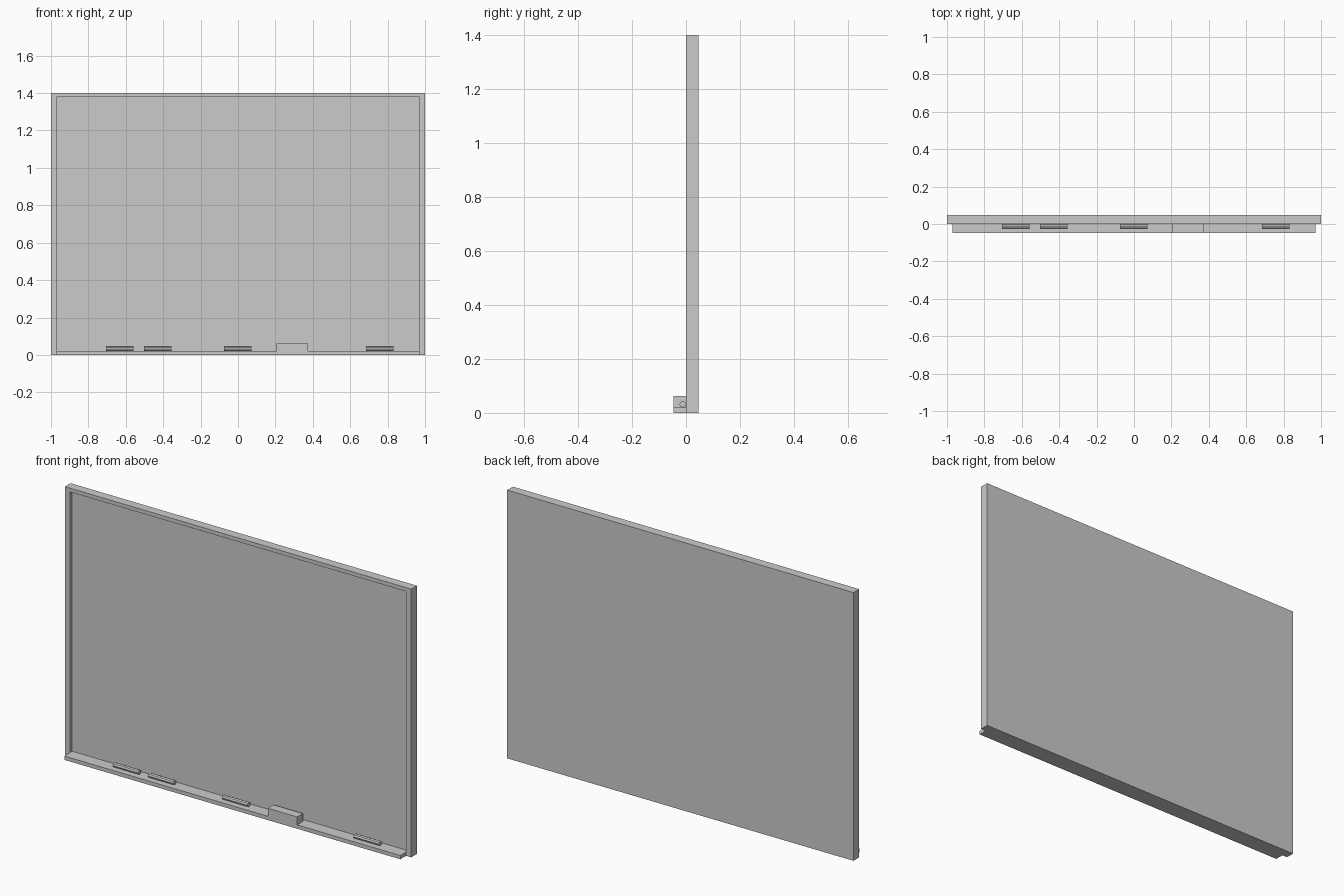
import bpy
from math import pi

cube = bpy.data.objects.get("Cube")
if cube:
    bpy.data.objects.remove(cube, do_unlink=True)

# Single plain material
grey = bpy.data.materials.new("light grey")
grey.use_nodes = True
colour = (0.6, 0.6, 0.6, 1)
grey.diffuse_color = colour
grey.node_tree.nodes["Principled BSDF"].inputs["Base Color"].default_value = colour

DEPTH = 0.047     # frame thickness, also how far the tray stands out
TOP = 1.4
SIDE = 0.03       # width of the side rails
RAIL = 0.02       # height of the top and bottom rails
RECESS = 0.018    # how far the writing surface sits back


def box(name, x, y, z):
    """Box from (min, max) pairs."""
    spans = (x, y, z)
    bpy.ops.mesh.primitive_cube_add(size=1, location=[(a + b) / 2 for a, b in spans])
    ob = bpy.context.object
    ob.name = name
    ob.scale = [b - a for a, b in spans]
    bpy.ops.object.transform_apply(location=False, rotation=False, scale=True)
    ob.data.materials.append(grey)
    return ob


# Frame: a solid slab with the front recess cut out, leaving the writing surface
frame = box("board_and_frame", (-1, 1), (0, DEPTH), (0, TOP))
cutter = box("recess_cutter", (SIDE - 1, 1 - SIDE), (-DEPTH, RECESS), (RAIL, TOP - RAIL))
cutter.hide_render = True
cutter.hide_viewport = True
cut = frame.modifiers.new("recess", 'BOOLEAN')
cut.operation = 'DIFFERENCE'
cut.solver = 'EXACT'
cut.object = cutter
bpy.context.view_layer.objects.active = frame
bpy.ops.object.modifier_apply(modifier=cut.name)
bpy.data.objects.remove(cutter, do_unlink=True)

# Tray and eraser
box("tray", (SIDE - 1, 1 - SIDE), (-DEPTH, 0), (0, RAIL))
box("eraser", (0.205, 0.375), (-DEPTH, 0), (RAIL, 0.062))

# Markers lying along the tray
RADIUS = 0.012
for i, x in enumerate((-0.633, -0.43, -0.002, 0.757)):
    bpy.ops.mesh.primitive_cylinder_add(
        vertices=8, radius=RADIUS, depth=0.147,
        location=(x, -RADIUS, RAIL + RADIUS), rotation=(0, pi / 2, 0))
    marker = bpy.context.object
    marker.name = f"marker_{i + 1}"
    marker.data.materials.append(grey)
